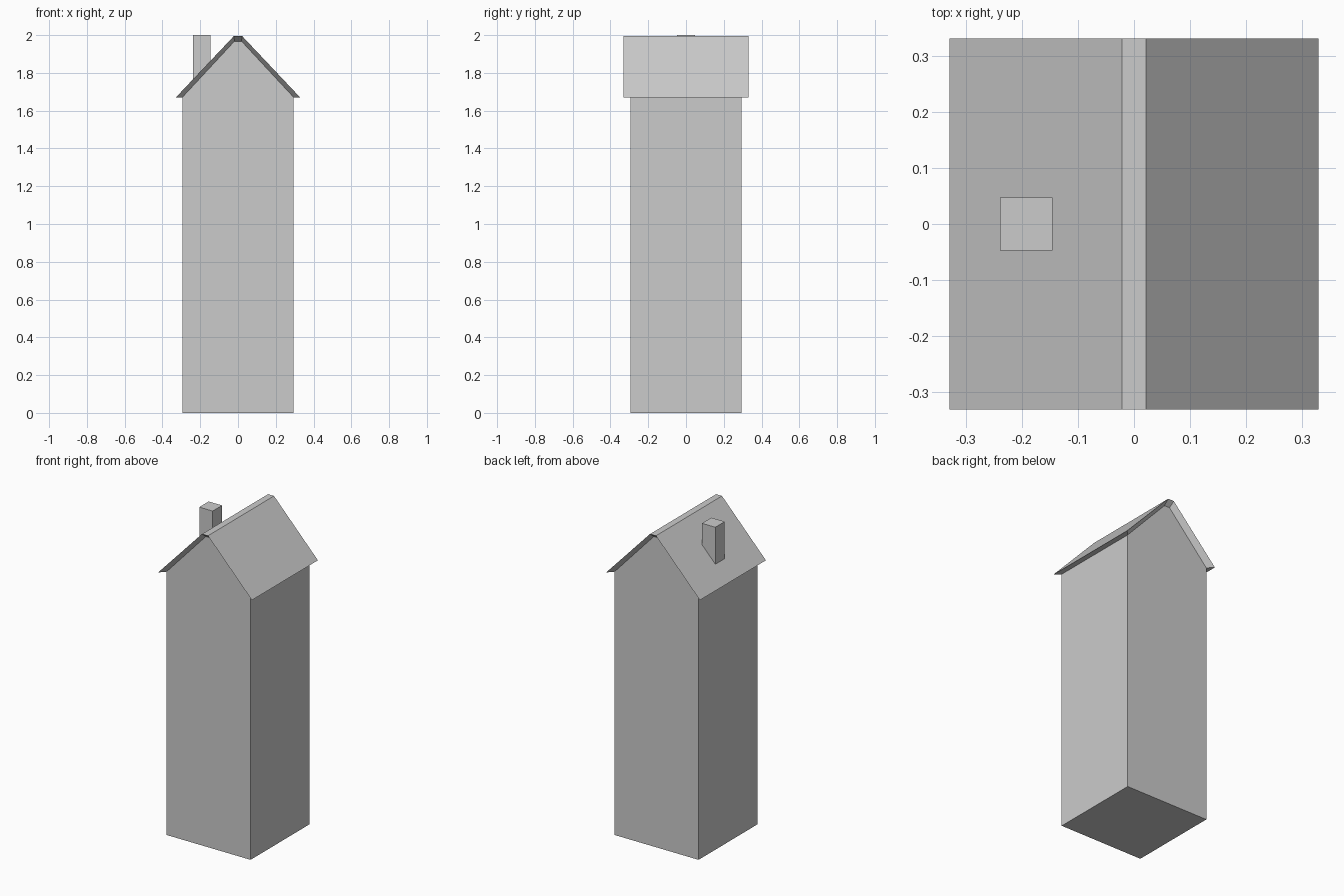
import bpy, bmesh

if "Cube" in bpy.data.objects:
    bpy.data.objects.remove(bpy.data.objects["Cube"])


def make(name, verts, faces):
    mesh = bpy.data.meshes.new(name)
    mesh.from_pydata(verts, [], faces)
    bm = bmesh.new()
    bm.from_mesh(mesh)
    bmesh.ops.recalc_face_normals(bm, faces=bm.faces)
    bm.to_mesh(mesh)
    bm.free()
    obj = bpy.data.objects.new(name, mesh)
    bpy.context.collection.objects.link(obj)
    return obj


def row(profile, y):
    return [(x, y, z) for x, z in profile]


# gable lines (x, z): where the walls meet the roof, and the roof's outer skin
W, R = 0.295, 0.331
EAVE, TOP = 1.67, 1.996
inner = [(-W, EAVE), (-0.019, 1.967), (0.019, 1.967), (W, EAVE)]
outer = [(-0.329, EAVE), (-0.021, TOP), (0.021, TOP), (0.329, EAVE)]

# walls: gabled ends, two sides and floor, closed above by the roof
ends = [(-W, 0)] + inner + [(W, 0)]
make("walls", row(ends, -W) + row(ends, W),
     [tuple(range(6)), tuple(range(6, 12)),
      (0, 1, 7, 6), (4, 5, 11, 10), (5, 0, 6, 11)])

# roof: outer skin with tapered undersides running back to the walls
verts = row(inner, -W) + row(outer, -R) + row(outer, R) + row(inner, W)
faces = [(4 * r + i, 4 * r + i + 1, 4 * r + i + 5, 4 * r + i + 4)
         for r in range(3) for i in range(3)]
faces += [(0, 4, 8, 12), (3, 7, 11, 15)]  # eaves
make("roof", verts, faces)

# chimney: box with its foot cut along the roof slope
slope = (TOP - EAVE) / (0.329 - 0.021)
x0, x1, c = -0.239, -0.145, 0.047
foot = [(x, EAVE + slope * (x + 0.329)) for x in (x0, x1)]
side = foot + [(x1, 2.0), (x0, 2.0)]
make("chimney", row(side, -c) + row(side, c),
     [(0, 1, 2, 3), (4, 5, 6, 7), (1, 2, 6, 5), (2, 3, 7, 6), (3, 0, 4, 7)])
